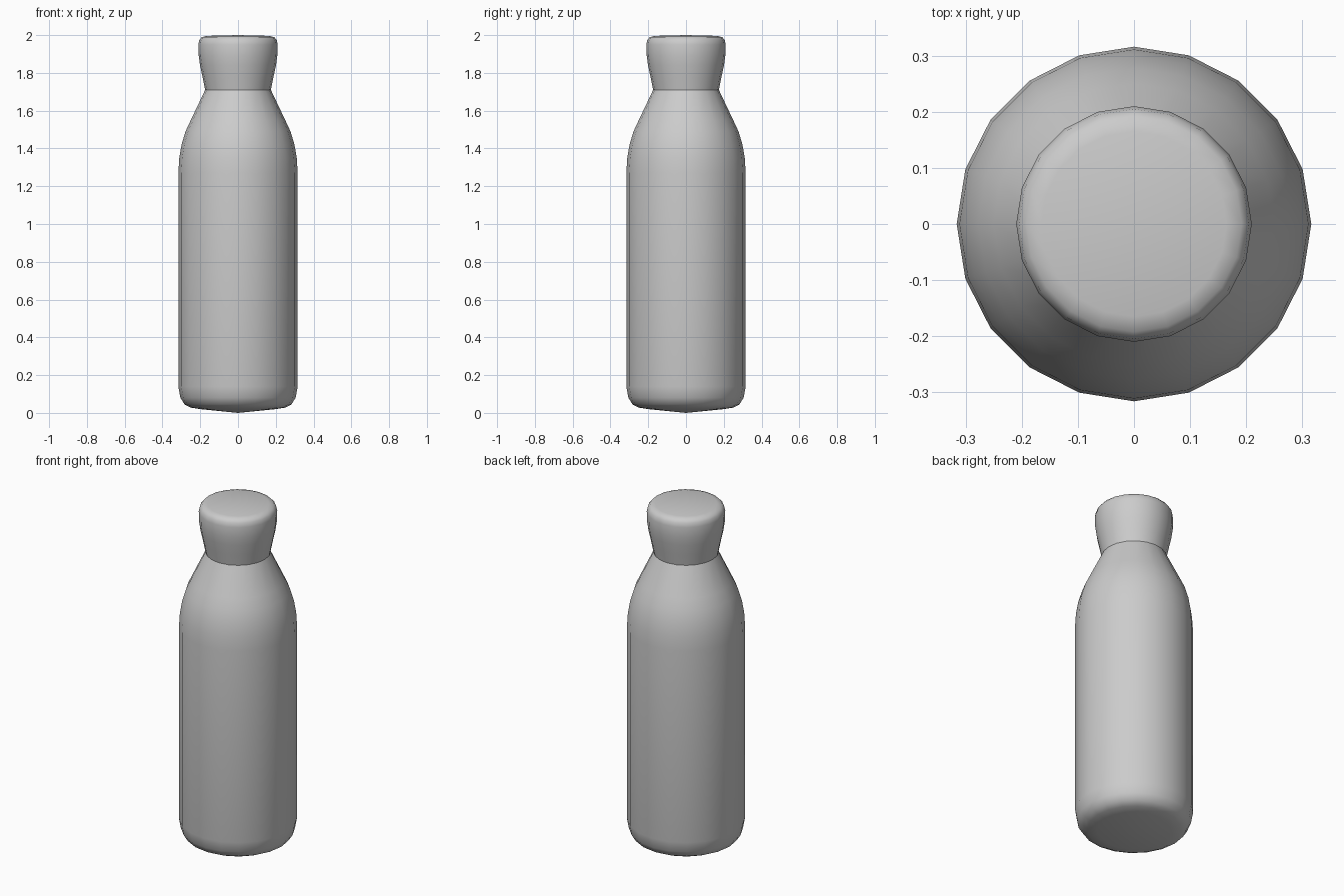
import bpy
import math

cube = bpy.data.objects.get("Cube")
if cube:
    bpy.data.objects.remove(cube, do_unlink=True)

SIDES = 20

grey = bpy.data.materials.new("plain_grey")
grey.use_nodes = True
colour = (0.6, 0.6, 0.6, 1.0)
grey.diffuse_color = colour
grey.node_tree.nodes["Principled BSDF"].inputs["Base Color"].default_value = colour


def lathe(name, profile):
    """Spin a (radius, height) profile; zero-radius ends become poles."""
    verts, rings, faces = [], [], []
    for r, z in profile:
        n = SIDES if r > 0 else 1
        rings.append([len(verts) + i % n for i in range(SIDES)])
        for i in range(n):
            a = math.tau * i / SIDES
            verts.append((r * math.cos(a), r * math.sin(a), z))
    for low, high in zip(rings, rings[1:]):
        for i in range(SIDES):
            j = (i + 1) % SIDES
            corners = [low[i], low[j], high[j], high[i]]
            faces.append(list(dict.fromkeys(corners)))
    mesh = bpy.data.meshes.new(name)
    mesh.from_pydata(verts, [], faces)
    mesh.materials.append(grey)
    mesh.update()
    obj = bpy.data.objects.new(name, mesh)
    bpy.context.collection.objects.link(obj)
    bpy.ops.object.select_all(action='DESELECT')
    obj.select_set(True)
    bpy.context.view_layer.objects.active = obj
    bpy.ops.object.shade_smooth_by_angle(angle=math.radians(40))
    return obj


# Bottle: shallow domed base, straight wall, rounded shoulder, narrow neck
lathe("bottle_body", [
    (0, 0), (0.2, 0.02), (0.25, 0.028), (0.283, 0.045), (0.305, 0.08),
    (0.316, 0.14), (0.316, 1.27), (0.311, 1.35), (0.299, 1.42),
    (0.278, 1.49), (0.25, 1.55), (0.174, 1.71), (0, 1.71)])

# Stopper: flares upward, then rounds over to a nearly flat top
lathe("bottle_cap", [
    (0, 1.705), (0.173, 1.705), (0.187, 1.775), (0.201, 1.84), (0.208, 1.89),
    (0.21, 1.95), (0.205, 1.974), (0.192, 1.989), (0.165, 1.996), (0, 2.0)])
